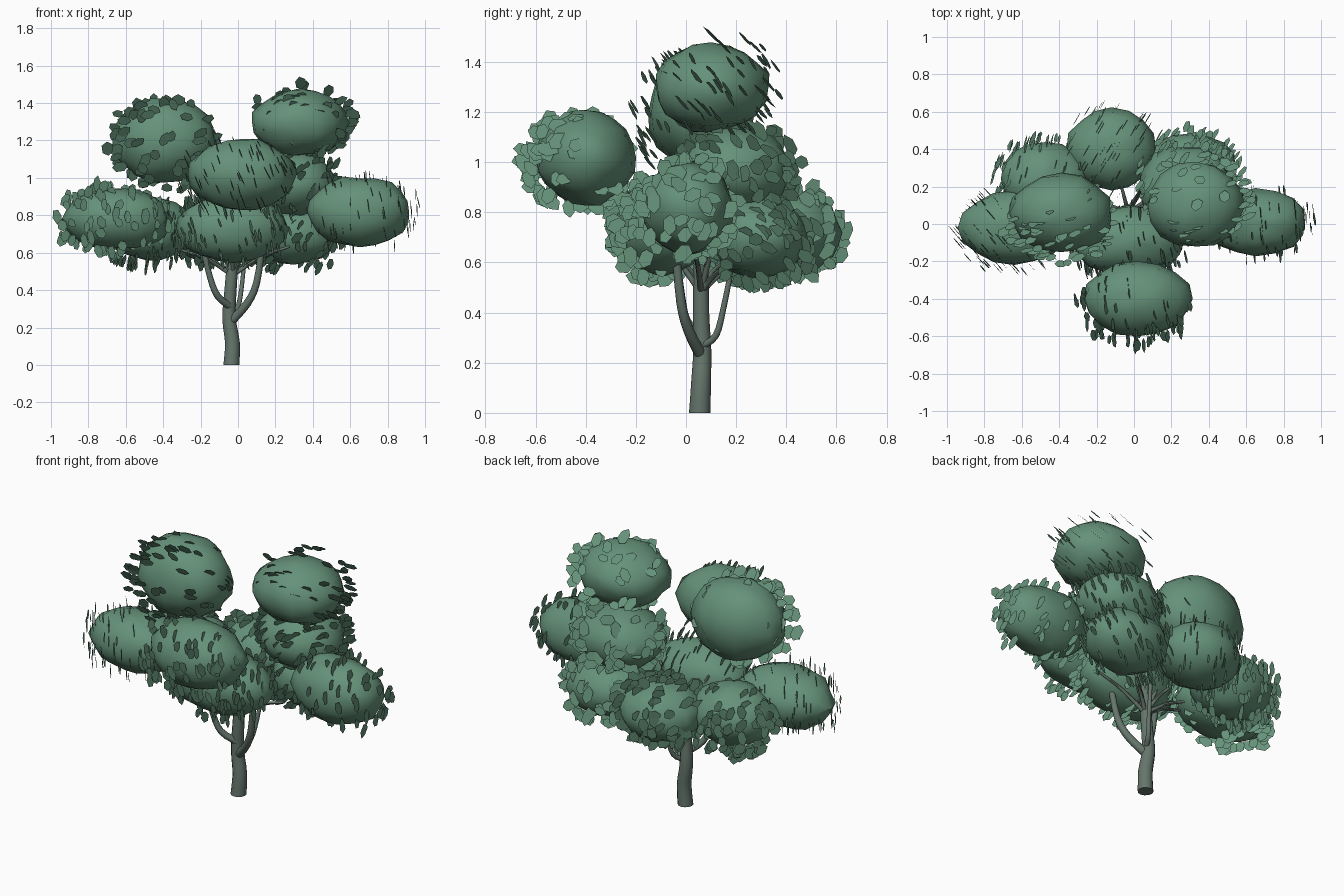
import bpy, bmesh, math, random
from mathutils import Vector, Matrix, noise

random.seed(4)
scene = bpy.context.scene
if "Cube" in bpy.data.objects:
    bpy.data.objects.remove(bpy.data.objects["Cube"], do_unlink=True)


def material(name, rgb):
    m = bpy.data.materials.new(name)
    m.use_nodes = True
    m.diffuse_color = (*rgb, 1)
    m.node_tree.nodes["Principled BSDF"].inputs["Base Color"].default_value = (*rgb, 1)
    return m


FOLIAGE = material("foliage green", (0.13, 0.285, 0.19))
BARK = material("grey green bark", (0.13, 0.18, 0.15))


def add_mesh(name, bm, mat, smooth):
    me = bpy.data.meshes.new(name)
    bm.to_mesh(me)
    bm.free()
    me.materials.append(mat)
    ob = bpy.data.objects.new(name, me)
    scene.collection.objects.link(ob)
    if smooth:
        bpy.ops.object.select_all(action='DESELECT')
        ob.select_set(True)
        bpy.context.view_layer.objects.active = ob
        bpy.ops.object.shade_smooth_by_angle(angle=math.radians(45))


def clump(name, centre, radii):
    # Slightly lumpy ellipsoid with its pole upward
    bm = bmesh.new()
    bmesh.ops.create_uvsphere(bm, u_segments=16, v_segments=10, radius=1)
    c, r = Vector(centre), Vector(radii)
    for v in bm.verts:
        lump = 1 + 0.09 * noise.noise(v.co * 2.2 + c * 5)
        v.co = c + v.co * r * lump
    add_mesh(name, bm, FOLIAGE, True)


def leaves(name, centre, radii, normal, drift, count):
    # Flat six-sided leaves that all face one way, drifting to one side of a clump
    bm = bmesh.new()
    c, r = Vector(centre) + Vector(drift), Vector(radii)
    turn = Vector(normal).normalized().to_track_quat('Z', 'Y').to_matrix()
    for _ in range(count):
        d = Vector([random.gauss(0, 1) for _ in range(3)]).normalized()
        p = c + d * r * random.uniform(0.9, 1.05) + d * random.uniform(0, 0.03)
        p.x = max(-0.965, min(0.985, p.x))
        spin = Matrix.Rotation(random.uniform(0, math.tau), 3, 'Z')
        tilt = Matrix.Rotation(random.uniform(-0.12, 0.12), 3, 'X')
        size = random.uniform(0.028, 0.04)
        ring = []
        for k in range(6):
            a = k * math.tau / 6
            q = Vector((math.cos(a) * 1.2, math.sin(a) * 0.85, 0))
            ring.append(bm.verts.new(p + turn @ tilt @ spin @ q * size * random.uniform(0.85, 1.1)))
        bm.faces.new(ring)
    add_mesh(name, bm, FOLIAGE, False)


# Foliage clumps: centre, radii, leaf direction, leaf drift, leaf count
CLUMPS = {
    "right_side": ((-0.64, -0.02, 0.78), (0.29, 0.20, 0.165), (-0.75, -0.65, 0), (-0.03, -0.02, 0), 120),
    "left_side": ((0.65, 0.01, 0.82), (0.28, 0.18, 0.185), (1, 0.08, 0.12), (0.02, 0, 0), 90),
    "front": ((0.02, -0.40, 1.02), (0.29, 0.20, 0.19), (0.9, 0.1, 0.35), (-0.02, -0.04, -0.02), 100),
    "lower_middle": ((-0.03, -0.09, 0.73), (0.30, 0.19, 0.18), (0.9, 0.2, 0.2), (0, -0.02, 0), 120),
    "upper_right": ((-0.39, 0.06, 1.20), (0.28, 0.21, 0.23), (-0.2, 0.8, 0.5), (0, -0.05, -0.02), 95),
    "upper_left": ((0.33, 0.10, 1.295), (0.26, 0.23, 0.175), (-0.2, 0.75, 0.6), (0.02, 0.04, 0.01), 75),
    "back": ((-0.12, 0.40, 0.72), (0.24, 0.22, 0.17), (0.87, -0.5, 0), (0, 0, 0), 110),
    "lower_back_left": ((0.30, 0.29, 0.70), (0.25, 0.20, 0.16), (0.7, -0.5, -0.4), (0, 0.01, -0.03), 110),
    "middle_left": ((0.28, 0.20, 0.97), (0.25, 0.22, 0.17), (0.7, -0.5, -0.4), (0.01, 0.02, 0.01), 110),
    "back_right": ((-0.48, 0.24, 0.73), (0.24, 0.20, 0.17), (0.9, -0.25, -0.2), (-0.02, 0.02, -0.03), 120),
}
for name, (centre, radii, normal, drift, count) in CLUMPS.items():
    clump(name + "_clump", centre, radii)
    leaves(name + "_leaves", centre, radii, normal, drift, count)


def limb(name, points, start, end, sides=12):
    # Tapered tube through a smoothed path
    pts = [Vector(p) for p in points]
    path = []
    for i in range(len(pts) - 1):
        a, b = pts[max(i - 1, 0)], pts[i]
        c, d = pts[i + 1], pts[min(i + 2, len(pts) - 1)]
        for s in range(3):
            t = s / 3
            path.append(0.5 * (2 * b + (c - a) * t + (2 * a - 5 * b + 4 * c - d) * t ** 2
                               + (3 * b - a - 3 * c + d) * t ** 3))
    path.append(pts[-1])
    bm = bmesh.new()
    rings = []
    for i, p in enumerate(path):
        along = path[min(i + 1, len(path) - 1)] - path[max(i - 1, 0)]
        if p.z == 0:
            along = Vector((0, 0, 1))
        turn = Vector((0, 0, 1)).rotation_difference(along)
        rad = start + (end - start) * i / (len(path) - 1)
        rings.append([bm.verts.new(p + turn @ Vector((math.cos(k * math.tau / sides) * rad,
                                                     math.sin(k * math.tau / sides) * rad, 0)))
                      for k in range(sides)])
    for lo, hi in zip(rings, rings[1:]):
        for k in range(sides):
            n = (k + 1) % sides
            bm.faces.new((lo[k], lo[n], hi[n], hi[k]))
    bm.faces.new(rings[0][::-1])
    bm.faces.new(rings[-1])
    add_mesh(name, bm, BARK, True)


# Trunk and main boughs
limb("trunk", [(-0.035, 0.055, 0), (-0.03, 0.06, 0.12), (-0.048, 0.065, 0.25),
               (-0.04, 0.06, 0.4), (-0.02, 0.06, 0.66)], 0.043, 0.029)
limb("left_bough", [(-0.03, 0.055, 0.24), (0.05, 0.01, 0.33), (0.10, -0.02, 0.44),
                    (0.13, -0.04, 0.64)], 0.024, 0.016)
limb("right_bough", [(-0.04, 0.05, 0.31), (-0.11, 0.0, 0.37), (-0.15, -0.02, 0.47),
                     (-0.19, -0.04, 0.64)], 0.02, 0.014)
limb("back_bough", [(-0.03, 0.07, 0.27), (0.0, 0.12, 0.31), (0.02, 0.15, 0.42),
                    (0.04, 0.19, 0.62)], 0.015, 0.01)

# Thin branches fan from the trunk top toward each clump
for name, (centre, *_) in CLUMPS.items():
    root = Vector((-0.03, 0.06, 0.48))
    tip = root.lerp(Vector(centre), 0.45)
    bend = root.lerp(tip, 0.5) + Vector((0, 0, 0.02))
    limb(name + "_branch", [root, bend, tip], 0.013, 0.007, 8)
